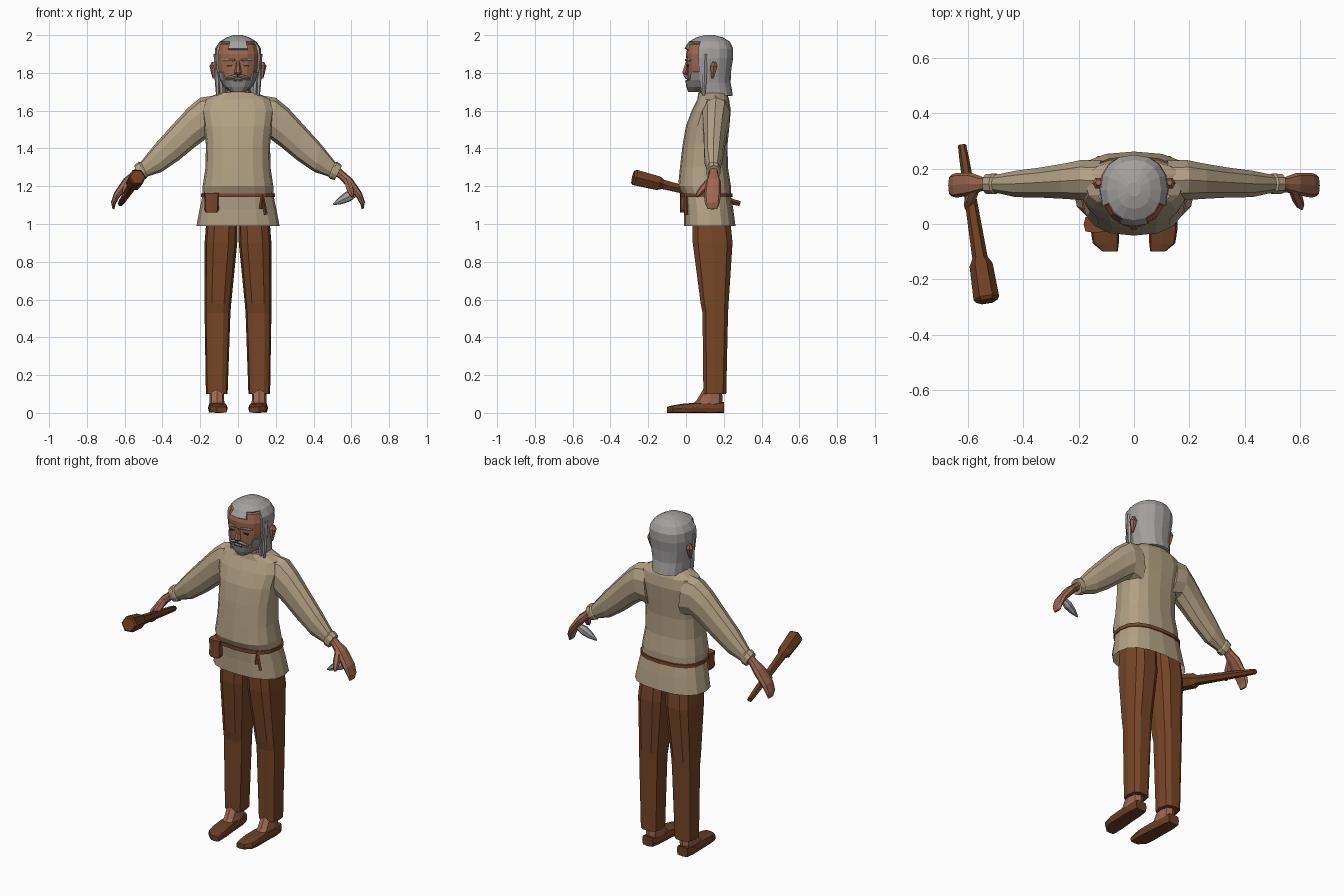
import bpy, bmesh, math
from mathutils import Vector, Matrix

cube = bpy.data.objects.get("Cube")
if cube:
    bpy.data.objects.remove(cube, do_unlink=True)


def material(name, *rgb):
    m = bpy.data.materials.new(name)
    col = [((c / 255 + 0.055) / 1.055) ** 2.4 for c in rgb] + [1]
    m.use_nodes = True
    m.diffuse_color = col
    m.node_tree.nodes["Principled BSDF"].inputs["Base Color"].default_value = col
    return m


CLOTH = material("tan cloth", 178, 160, 131)
TROUSER = material("brown trousers", 119, 70, 39)
LEATHER = material("belt leather", 122, 68, 42)
SHOE = material("shoe leather", 108, 63, 38)
SKIN = material("skin", 158, 104, 80)
HAIR = material("grey hair", 164, 160, 160)
BEARD = material("beard grey", 142, 139, 138)
STONE = material("stone grey", 158, 158, 160)
WOOD = material("club wood", 112, 64, 34)
DARK = material("dark eyes", 60, 42, 35)


def finish(name, bm, mat):
    mesh = bpy.data.meshes.new(name)
    bm.to_mesh(mesh)
    bm.free()
    mesh.materials.append(mat)
    obj = bpy.data.objects.new(name, mesh)
    bpy.context.collection.objects.link(obj)
    return obj


def loft(name, rings, mat, n=12, power=2.4, s=1, caps=(True, True), keep=None):
    """Skin superellipse rings given as (centre, half axis u, half axis v)."""
    bm = bmesh.new()
    rows = []
    for c, u, v in rings:
        row = []
        for i in range(n):
            a = math.tau * i / n
            cu, sv = [math.copysign(abs(t) ** (2 / power), t) for t in (math.cos(a), math.sin(a))]
            p = Vector(c) + Vector(u) * cu + Vector(v) * sv
            row.append(bm.verts.new((p.x * s, p.y, p.z)))
        rows.append(row)
    for a, b in zip(rows, rows[1:]):
        for i in range(n):
            j = (i + 1) % n
            bm.faces.new((a[i], a[j], b[j], b[i]))
    if caps[0]:
        bm.faces.new(rows[0][::-1])
    if caps[1]:
        bm.faces.new(rows[-1])
    if keep:
        drop = [f for f in bm.faces if not keep(f.calc_center_median())]
        bmesh.ops.delete(bm, geom=drop, context='FACES')
    else:
        bmesh.ops.recalc_face_normals(bm, faces=bm.faces[:])
    return finish(name, bm, mat)


def level(z, x0, x1, y0, y1):
    """Horizontal ring from its bounds."""
    return ((x0 + x1) / 2, (y0 + y1) / 2, z), ((x1 - x0) / 2, 0, 0), (0, (y1 - y0) / 2, 0)


def wide(z, hw, y0, y1):
    return level(z, -hw, hw, y0, y1)


def limb(xt, zt, xb, zb, y0, y1):
    """Ring across a limb from its top and bottom edge points."""
    return (((xt + xb) / 2, (y0 + y1) / 2, (zt + zb) / 2),
            ((xt - xb) / 2, 0, (zt - zb) / 2), (0, (y1 - y0) / 2, 0))


def rod(name, a, b, steps, mat, n=6, flat=1, s=1):
    """Rod from a to b with (fraction, radius) steps."""
    a, b = Vector(a), Vector(b)
    d = (b - a).normalized()
    side = d.cross((0, 0, 1) if abs(d.z) < 0.9 else (0, 1, 0)).normalized()
    up = side.cross(d)
    return loft(name, [(a.lerp(b, t), side * r * flat, up * r) for t, r in steps], mat, n, 2, s)


def box(name, loc, size, mat, tilt=0):
    bm = bmesh.new()
    bmesh.ops.create_cube(bm, size=1, matrix=Matrix.Translation(loc)
                          @ Matrix.Rotation(tilt, 4, 'Y') @ Matrix.Diagonal((*size, 1)))
    return finish(name, bm, mat)


# Tunic body, flared below the belt
tunic = [(0.99, .22, -.01, .262), (1.08, .203, -.012, .25), (1.15, .188, -.018, .238),
         (1.2, .187, -.042, .238), (1.3, .172, -.032, .222), (1.42, .17, -.018, .22),
         (1.52, .182, 0, .23), (1.6, .195, .03, .237), (1.66, .175, .06, .228),
         (1.695, .1, .065, .215)]
loft("tunic", [wide(*r) for r in tunic], CLOTH, 16, 2.5, caps=(False, True))

# Belt, hanging ends and pouch
belt = [wide(z, .187 + g, -.02 - g, .238 + g) for z, g in
        ((1.142, -.01), (1.142, .008), (1.162, .008), (1.162, -.01))]
loft("belt", belt, LEATHER, 16, 2.5, caps=(False, False))
for i, (x, z) in enumerate(((.12, 1.08), (.148, 1.05))):
    rod(f"belt_end_{i + 1}", (.13, .0, 1.155), (x, .002, z), ((0, .007), (1, .01)), LEATHER, 4)
pouch = [level(z, -.14 - w, -.14 + w, -.032, .03) for z, w in
         ((1.06, .028), (1.075, .039), (1.13, .037), (1.165, .042))]
loft("belt_pouch", pouch, LEATHER, 8, 4)

# Limbs, built once and mirrored
sleeve = [(.13, 1.68, .10, 1.43, .08, .232), (.2, 1.668, .168, 1.452, .083, .235),
          (.265, 1.615, .225, 1.41, .088, .222), (.35, 1.522, .31, 1.34, .093, .207),
          (.44, 1.422, .405, 1.275, .095, .195), (.518, 1.325, .483, 1.25, .113, .178)]
cuff = [(.512, 1.327, .479, 1.25, .112, .179), (.525, 1.33, .486, 1.24, .106, .184),
        (.55, 1.31, .512, 1.232, .108, .182)]
hand = [(.535, 1.303, .51, 1.258, .12, .17), (.56, 1.278, .535, 1.242, .12, .17),
        (.605, 1.24, .57, 1.205, .105, .185), (.656, 1.165, .628, 1.14, .095, .185),
        (.672, 1.115, .648, 1.105, .1, .178), (.665, 1.08, .655, 1.078, .115, .165)]
trouser = [(.1, .055, .17, .09, .215), (.53, .04, .177, .085, .225), (.58, .036, .177, .075, .228),
           (.9, .004, .177, .032, .25), (1.05, .002, .165, .03, .235)]
foot = [(.03, .07, .15, .01, .19), (.065, .073, .15, .055, .193), (.14, .075, .15, .1, .19)]
shoe = [(-.1, .086, .027, .032), (-.07, .102, .047, .04), (-.02, .106, .051, .048),
        (.06, .11, .047, .055), (.15, .114, .045, .05), (.2, .115, .036, .058)]
for side, s in (("left", 1), ("right", -1)):
    loft(side + "_sleeve", [limb(*r) for r in sleeve], CLOTH, 10, 2.2, s)
    loft(side + "_cuff", [limb(*r) for r in cuff], CLOTH, 10, 2.2, s)
    loft(side + "_hand", [limb(*r) for r in hand], SKIN, 8, 2.6, s)
    rod(side + "_thumb", (.575, .13, 1.235), (.607, .055, 1.145),
        ((0, .018), (.5, .02), (.85, .015), (1, .006)), SKIN, s=s)
    loft(side + "_trouser_leg", [level(*r) for r in trouser], TROUSER, 10, 3, s)
    loft(side + "_foot", [level(*r) for r in foot], SKIN, 8, 2.6, s)
    loft(side + "_shoe", [((x, y, h / 2), (w, 0, 0), (0, 0, h / 2)) for y, x, w, h in shoe],
         SHOE, 8, 5, s)

# Neck and head
loft("neck", [wide(1.66, .085, .06, .215), wide(1.71, .065, .07, .2), wide(1.8, .065, .08, .2)], SKIN, 10)
head = [(1.705, .035, .025, .11), (1.73, .07, .012, .17), (1.78, .1, .006, .205),
        (1.84, .112, .004, .225), (1.9, .114, 0, .235), (1.95, .1, .012, .23), (1.98, .065, .05, .2)]
loft("head", [wide(*r) for r in head], SKIN, 16)


# Long hair with receding temples and a central peak
def hair_area(c):
    if c.z > 1.96:
        return True
    if c.z > 1.925:
        return c.y > .065 or abs(c.x) < .05
    return c.y > .085


hair = [(1.68, .1, .02, .248), (1.75, .106, .01, .236), (1.82, .119, 0, .24), (1.88, .125, -.006, .25),
        (1.93, .121, -.008, .25), (1.965, .098, .014, .232), (1.988, .06, .055, .195), (2, .024, .1, .15)]
shell = loft("hair", [wide(*r) for r in hair], HAIR, 16, 2.3, caps=(False, True), keep=hair_area)
thick = shell.modifiers.new("thickness", 'SOLIDIFY')
thick.thickness = .016
thick.offset = -1

# Beard around the jaw, open at the mouth
beard = [(1.698, .035, .012, .11), (1.725, .074, .002, .17), (1.762, .098, -.004, .2), (1.805, .11, 0, .21)]
shell = loft("beard", [wide(*r) for r in beard], BEARD, 16, caps=(True, False),
             keep=lambda c: c.y < .11 and (c.z < 1.755 or abs(c.x) > .075))
thick = shell.modifiers.new("thickness", 'SOLIDIFY')
thick.thickness = .012
thick.offset = -1

# Face details
for side, s in (("left", 1), ("right", -1)):
    rod(side + "_moustache", (.004, -.004, 1.786), (.062, .014, 1.768),
        ((0, .01), (.5, .011), (1, .004)), BEARD, s=s)
    rod(side + "_eyebrow", (.018, -.001, 1.868), (.078, .024, 1.866),
        ((0, .006), (.5, .009), (1, .004)), BEARD, s=s)
    box(side + "_eye", (.043 * s, .011, 1.838), (.03, .009, .008), DARK, .1 * s)
    rod(side + "_ear", (.128 * s, .14, 1.77), (.129 * s, .15, 1.858),
        ((0, .006), (.3, .013), (.75, .022), (1, .01)), SKIN)
    rod(side + "_side_lock", (.108 * s, .095, 1.68), (.113 * s, .1, 1.9),
        ((0, .008), (.3, .013), (1, .016)), HAIR)
rod("nose", (0, .006, 1.862), (0, -.004, 1.79), ((0, .008), (.5, .014), (.88, .02), (1, .012)), SKIN)
box("mouth", (0, .002, 1.757), (.05, .009, .006), DARK)

# Held objects: wooden club and pointed stone
rod("club", (-.622, .285, 1.108), (-.532, -.28, 1.249),
    ((0, .015), (.1, .018), (.72, .028), (.765, .042), (.98, .047), (1, .038)), WOOD, 6)
rod("stone", (.505, .125, 1.103), (.625, .14, 1.168),
    ((0, .004), (.3, .02), (.65, .029), (.9, .022), (1, .008)), STONE, 7, .8)
